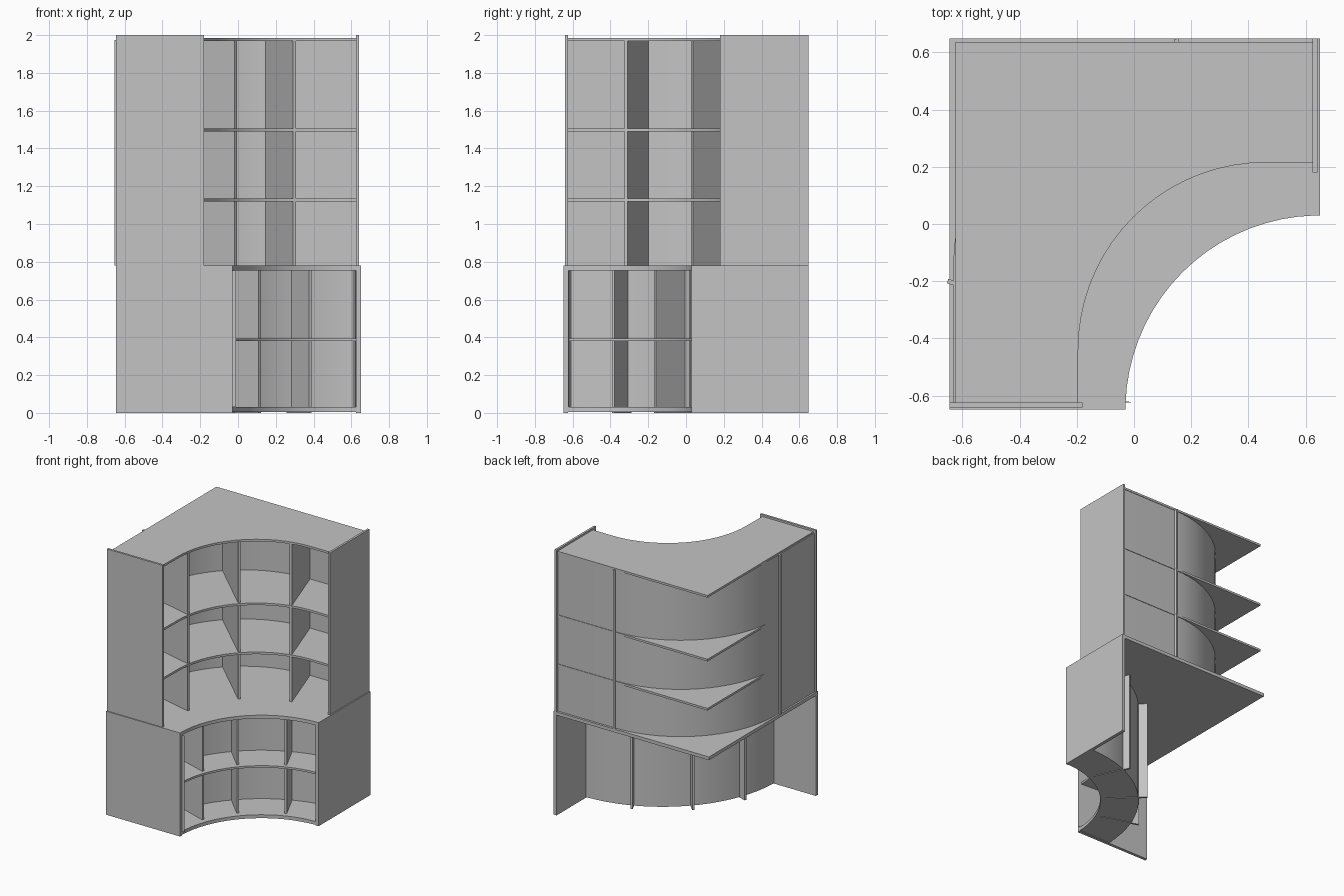
import bpy, bmesh
from math import cos, sin, radians
from mathutils import Vector

cube = bpy.data.objects.get("Cube")
if cube:
    bpy.data.objects.remove(cube, do_unlink=True)

grey = bpy.data.materials.new("light_grey")
grey.use_nodes = True
grey.diffuse_color = (0.55, 0.55, 0.55, 1)
grey.node_tree.nodes["Principled BSDF"].inputs["Base Color"].default_value = (0.55, 0.55, 0.55, 1)


def arc(centre, r, a0, a1, n=18):
    steps = [radians(a0 + (a1 - a0) * i / n) for i in range(n + 1)]
    return [(centre[0] + r * cos(a), centre[1] + r * sin(a)) for a in steps]


def prism(name, outline, z0, z1, smooth=False):
    """Extrude a flat outline from z0 up to z1."""
    bm = bmesh.new()
    base = bm.faces.new([bm.verts.new((x, y, z0)) for x, y in outline])
    res = bmesh.ops.extrude_face_region(bm, geom=[base])
    top = [g for g in res["geom"] if isinstance(g, bmesh.types.BMVert)]
    bmesh.ops.translate(bm, verts=top, vec=(0, 0, z1 - z0))
    bmesh.ops.recalc_face_normals(bm, faces=bm.faces)
    mesh = bpy.data.meshes.new(name)
    bm.to_mesh(mesh)
    bm.free()
    mesh.materials.append(grey)
    obj = bpy.data.objects.new(name, mesh)
    bpy.context.collection.objects.link(obj)
    if smooth:
        bpy.ops.object.select_all(action="DESELECT")
        obj.select_set(True)
        bpy.context.view_layer.objects.active = obj
        bpy.ops.object.shade_smooth_by_angle(angle=radians(30))
    return obj


def rect(x0, y0, x1, y1):
    return [(x0, y0), (x1, y0), (x1, y1), (x0, y1)]


def divider(name, front, back, z0, z1, thick=0.016):
    """Upright board standing on the line from front to back."""
    a, b = Vector(front), Vector(back)
    d = (b - a).normalized() * thick / 2
    side = Vector((-d.y, d.x))
    prism(name, [tuple(p) for p in (a + side, b + side, b - side, a - side)], z0, z1)


# Lower unit: curved boards and back around one centre
MID, TOP = 0.78, 2.0
LOW = (0.65, -0.65)
FRONT_R, BACK_R = 0.68, 0.94
front_arc = arc(LOW, FRONT_R, 92, 178)
back_arc = arc(LOW, BACK_R, 178.5, 91.5)

prism("lower_top", front_arc + [(-0.645, -0.625), (-0.645, 0.648), (0.625, 0.648)],
      0.755, MID, True)
prism("lower_floor", front_arc + back_arc, 0.004, 0.03, True)
prism("lower_shelf", arc(LOW, FRONT_R + 0.01, 92, 178) + back_arc, 0.38, 0.395, True)
prism("lower_back", arc(LOW, BACK_R, 91.5, 178.5) + arc(LOW, BACK_R + 0.008, 178.5, 91.5),
      0.004, 0.755, True)
prism("lower_right_end", rect(0.625, 0.03, 0.65, 0.648), 0, MID)
prism("lower_front_end", rect(-0.645, -0.648, -0.03, -0.625), 0, MID)

# Slanted liners inside the lower ends
prism("lower_right_liner", [(0.625, 0.05), (0.622, 0.05), (0.605, 0.29), (0.625, 0.29)], 0.03, 0.755)
prism("lower_front_liner", [(-0.01, -0.625), (-0.01, -0.622), (-0.28, -0.605), (-0.28, -0.625)],
      0.03, 0.755)

# Lower dividers, reaching out behind the back
for name, a, b in [("right", (0.383, 0.02), (0.264, 0.272)),
                   ("middle", (0.115, -0.165), (-0.09, 0.04)),
                   ("front", (-0.02, -0.385), (-0.29, -0.295))]:
    divider("lower_divider_" + name, a, b, 0, 0.755)

# Upper unit: shelves keep the square rear corner
UP, UP_R = (0.46, -0.44), 0.655
shelf = [(0.625, 0.215)] + arc(UP, UP_R, 90, 180) + [
    (-0.198, -0.625), (-0.625, -0.625), (-0.625, 0.636), (0.625, 0.636)]
for i, z in enumerate((1.12, 1.49, 1.97)):
    prism("upper_shelf_%d" % (i + 1), shelf, z, z + 0.016, True)
prism("upper_right_end", rect(0.625, 0.18, 0.641, 0.648), MID, TOP)
prism("upper_front_end", rect(-0.645, -0.641, -0.18, -0.625), MID, TOP)

# Upper back: straight wings joined by a curve that cuts off the corner
BEND, BEND_R = (0.15, -0.15), 0.775
outer = [(0.625, 0.632)] + arc(BEND, BEND_R + 0.007, 90, 180) + [(-0.632, -0.625)]
inner = [(0.625, 0.625)] + arc(BEND, BEND_R, 90, 180) + [(-0.625, -0.625)]
prism("upper_back", outer + inner[::-1], MID, 1.975, True)

# Upper dividers
for name, a, b in [("right", (0.3, 0.2), (0.147, 0.647)),
                   ("middle", (-0.012, 0.032), (-0.395, 0.395)),
                   ("front", (-0.19, -0.318), (-0.652, -0.2))]:
    divider("upper_divider_" + name, a, b, MID, 1.975)
